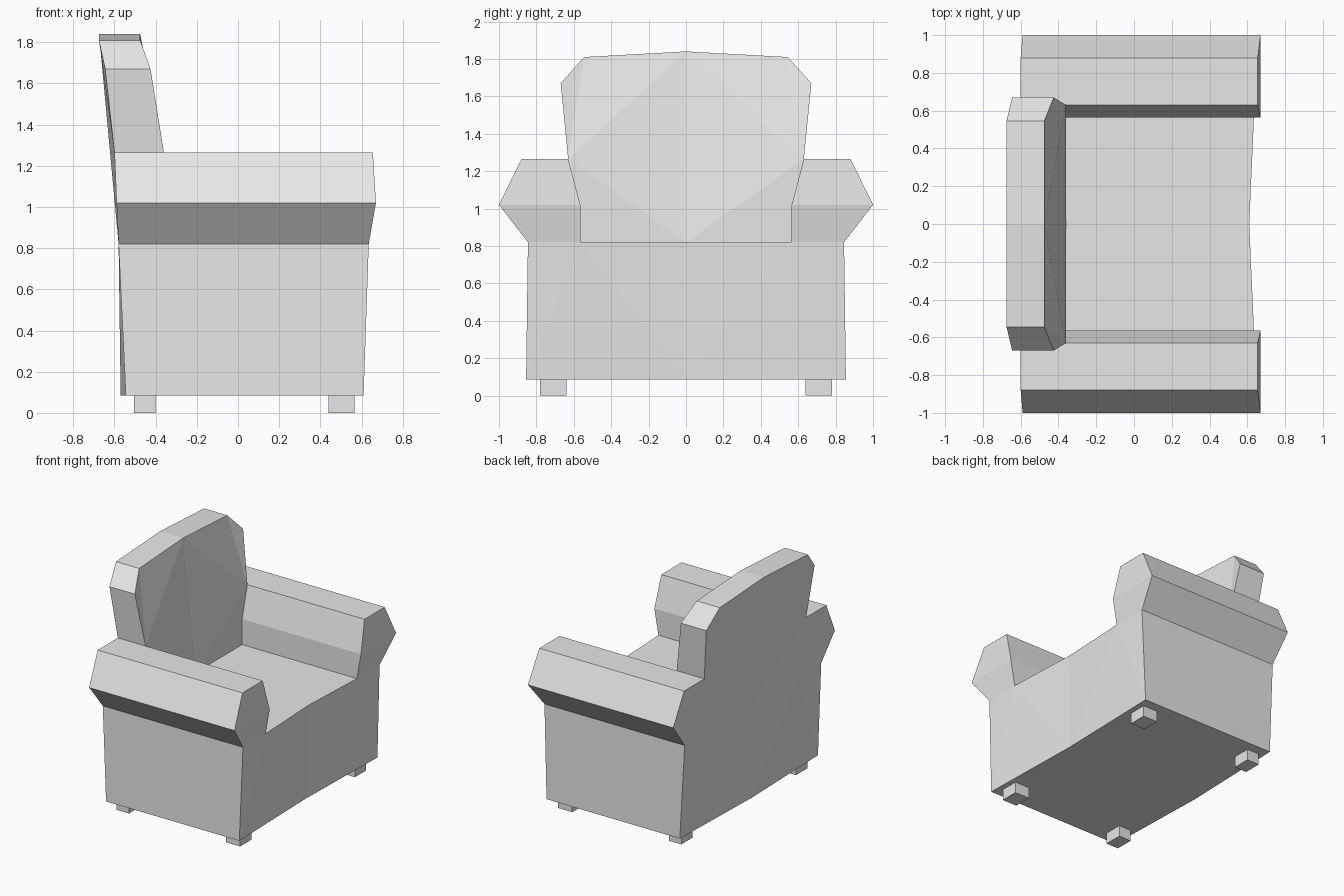
import bpy, bmesh

if "Cube" in bpy.data.objects:
    bpy.data.objects.remove(bpy.data.objects["Cube"])

grey = bpy.data.materials.new("light_grey")
grey.use_nodes = True
grey.diffuse_color = (0.8, 0.8, 0.8, 1)
grey.node_tree.nodes["Principled BSDF"].inputs["Base Color"].default_value = (0.8, 0.8, 0.8, 1)


def add_part(name, outline, mirror=True):
    """Bridge a front and a back copy of an outline of (y, z, back x, front x)."""
    bm = bmesh.new()
    back = [bm.verts.new((b, y, z)) for y, z, b, f in outline]
    front = [bm.verts.new((f, y, z)) for y, z, b, f in outline]
    bm.faces.new(front)
    bm.faces.new(back[::-1])
    n = len(outline)
    for i in range(n):
        j = (i + 1) % n
        bm.faces.new((front[i], back[i], back[j], front[j]))
    bmesh.ops.recalc_face_normals(bm, faces=bm.faces[:])
    # Open the centre plane so mirrored halves join cleanly
    centre = [f for f in bm.faces if all(abs(v.co.y) < 1e-5 for v in f.verts)]
    bmesh.ops.delete(bm, geom=centre, context="FACES_ONLY")
    bmesh.ops.triangulate(bm, faces=[f for f in bm.faces if len(f.verts) > 4])
    mesh = bpy.data.meshes.new(name)
    bm.to_mesh(mesh)
    bm.free()
    mesh.materials.append(grey)
    obj = bpy.data.objects.new(name, mesh)
    bpy.context.collection.objects.link(obj)
    if mirror:
        mod = obj.modifiers.new("mirror", "MIRROR")
        mod.use_axis = (False, True, False)
        mod.use_mirror_merge = True
    return obj


# Seat base, slightly bowed along its front and lower back
add_part("seat_base", [
    (0, 0.085, -0.57, 0.59), (0.855, 0.085, -0.545, 0.61),
    (0.845, 0.82, -0.58, 0.635), (0.565, 0.82, -0.58, 0.635),
    (0, 0.82, -0.58, 0.61)])

# Flared armrests
add_part("armrests", [
    (0.565, 0.82, -0.58, 0.635), (0.845, 0.82, -0.58, 0.635),
    (1.0, 1.02, -0.59, 0.67), (0.88, 1.265, -0.6, 0.655),
    (0.63, 1.265, -0.6, 0.655), (0.565, 1.02, -0.59, 0.67)])

# Leaning backrest with chamfered top corners
add_part("backrest", [
    (0, 0.82, -0.58, -0.36), (0.565, 0.82, -0.58, -0.36),
    (0.565, 1.02, -0.59, -0.36), (0.63, 1.265, -0.6, -0.36),
    (0.67, 1.67, -0.645, -0.425), (0.545, 1.81, -0.675, -0.475),
    (0, 1.84, -0.675, -0.475)])

# Short square feet, mirrored in pairs
for name, b, f in (("back_feet", -0.505, -0.4), ("front_feet", 0.44, 0.565)):
    add_part(name, [(y, z, b, f) for y, z in
                    ((0.64, 0), (0.78, 0), (0.78, 0.085), (0.64, 0.085))])
